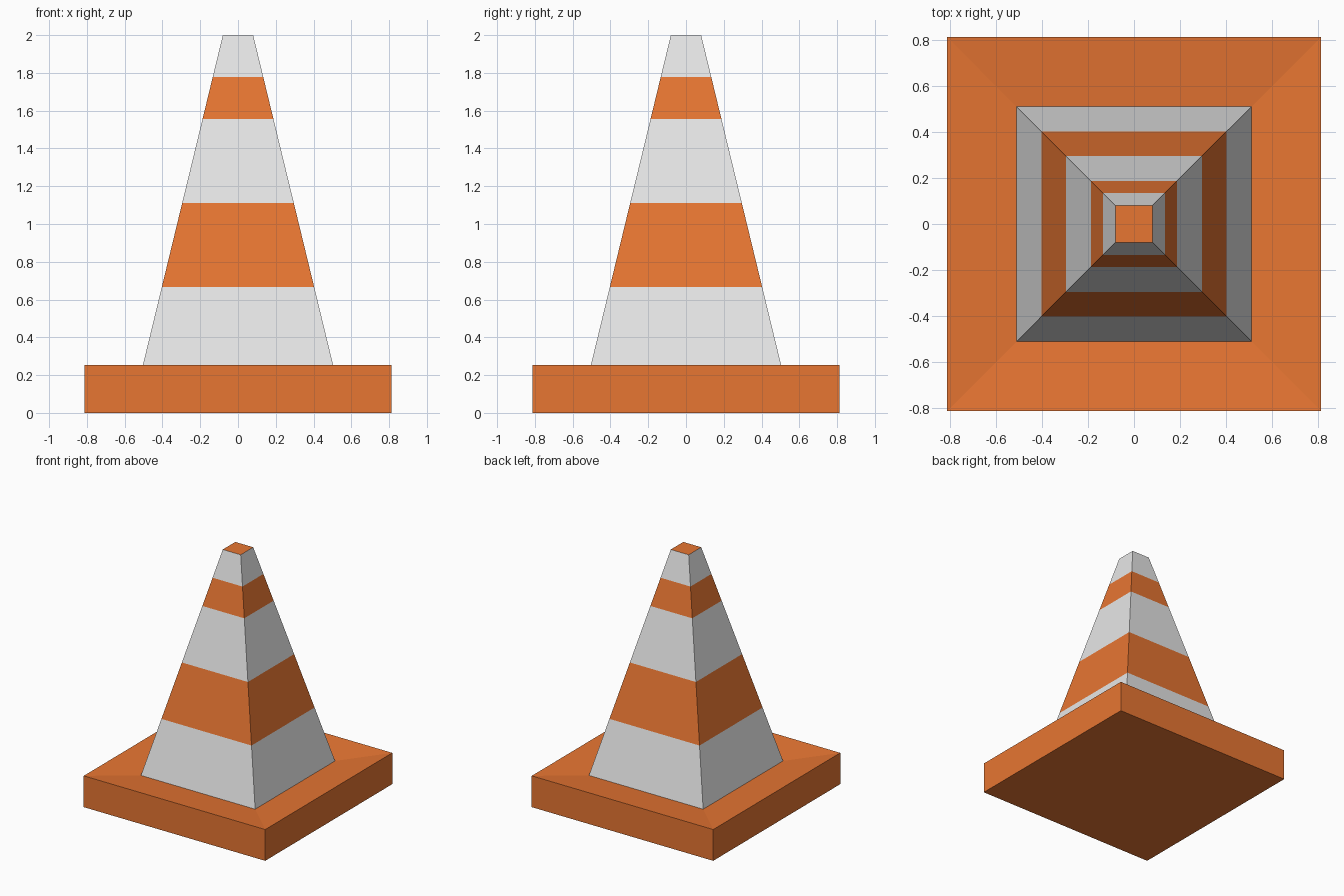
import bpy
import bmesh

cube = bpy.data.objects.get("Cube")
if cube:
    bpy.data.objects.remove(cube, do_unlink=True)


def make_material(name, color):
    mat = bpy.data.materials.new(name)
    mat.use_nodes = True
    mat.diffuse_color = color
    bsdf = next(n for n in mat.node_tree.nodes if n.type == 'BSDF_PRINCIPLED')
    bsdf.inputs["Base Color"].default_value = color
    return mat


orange = make_material("orange", (0.8, 0.18, 0.032, 1))
white = make_material("white", (0.8, 0.8, 0.8, 1))


def square_loft(name, profile, materials, cap_bottom=False, cap_top=False):
    """Skin square rings given as (half width, height), bottom to top."""
    bm = bmesh.new()
    corners = ((-1, -1), (1, -1), (1, 1), (-1, 1))
    rings = [[bm.verts.new((r * x, r * y, z)) for x, y in corners]
             for r, z in profile]
    for band, (low, high) in enumerate(zip(rings, rings[1:])):
        for i in range(4):
            j = (i + 1) % 4
            face = bm.faces.new((low[i], low[j], high[j], high[i]))
            face.material_index = band % len(materials)
    if cap_bottom:
        bm.faces.new(rings[0][::-1])
    if cap_top:
        bm.faces.new(rings[-1])
    mesh = bpy.data.meshes.new(name)
    bm.to_mesh(mesh)
    bm.free()
    for mat in materials:
        mesh.materials.append(mat)
    obj = bpy.data.objects.new(name, mesh)
    bpy.context.collection.objects.link(obj)
    return obj


FOOT_R, FOOT_Z = 0.511, 0.222   # where the cone meets the base
TIP_R, TIP_Z = 0.08, 2.0

# Square base slab whose top dips gently toward the cone
square_loft("base", [(0.812, 0), (0.812, 0.253), (FOOT_R, FOOT_Z)],
            [orange], cap_bottom=True)

# Tapered body with alternating white and orange bands
bands = [FOOT_Z, 0.667, 1.111, 1.556, 1.778, TIP_Z]
taper = (FOOT_R - TIP_R) / (TIP_Z - FOOT_Z)
body = square_loft("striped_body", [(TIP_R + (TIP_Z - z) * taper, z) for z in bands],
                   [white, orange], cap_top=True)

# Orange tip cap
for face in body.data.polygons:
    if face.normal.z > 0.9:
        face.material_index = 1
